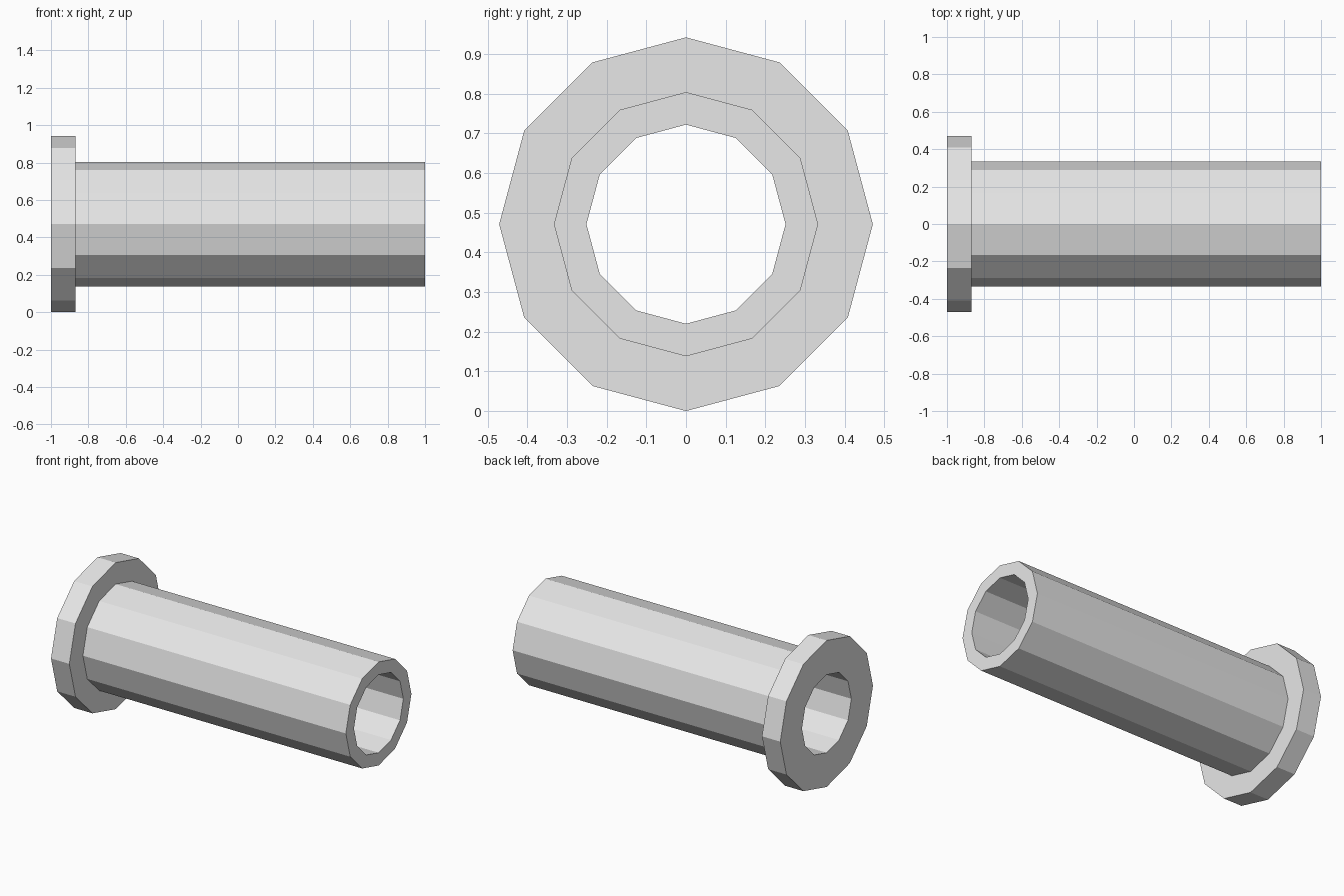
import bpy
import bmesh
from math import cos, sin, tau

default_cube = bpy.data.objects.get("Cube")
if default_cube:
    bpy.data.objects.remove(default_cube, do_unlink=True)

SIDES = 12
OUTER, TUBE, BORE = 0.471, 0.333, 0.251   # flange, tube and bore radii
LEFT, STEP, RIGHT = -1.0, -0.87, 1.0      # positions along the axis

# Plain grey for the whole part
grey = bpy.data.materials.new("plain_grey")
grey.use_nodes = True
colour = (0.8, 0.8, 0.8, 1)
grey.diffuse_color = colour
grey.node_tree.nodes["Principled BSDF"].inputs["Base Color"].default_value = colour

# Closed wall section (x, radius), swept around the x axis
section = [(LEFT, BORE), (LEFT, OUTER), (STEP, OUTER),
           (STEP, TUBE), (RIGHT, TUBE), (RIGHT, BORE)]
bm = bmesh.new()
rings = []
for i in range(SIDES):
    a = tau * i / SIDES
    rings.append([bm.verts.new((x, r * sin(a), OUTER + r * cos(a)))
                  for x, r in section])
for i, ring in enumerate(rings):
    following = rings[(i + 1) % SIDES]
    for j in range(len(section)):
        k = (j + 1) % len(section)
        bm.faces.new((ring[j], ring[k], following[k], following[j]))
bmesh.ops.recalc_face_normals(bm, faces=bm.faces)

mesh = bpy.data.meshes.new("flanged_sleeve")
bm.to_mesh(mesh)
bm.free()
mesh.materials.append(grey)
sleeve = bpy.data.objects.new("flanged_sleeve", mesh)
bpy.context.collection.objects.link(sleeve)
